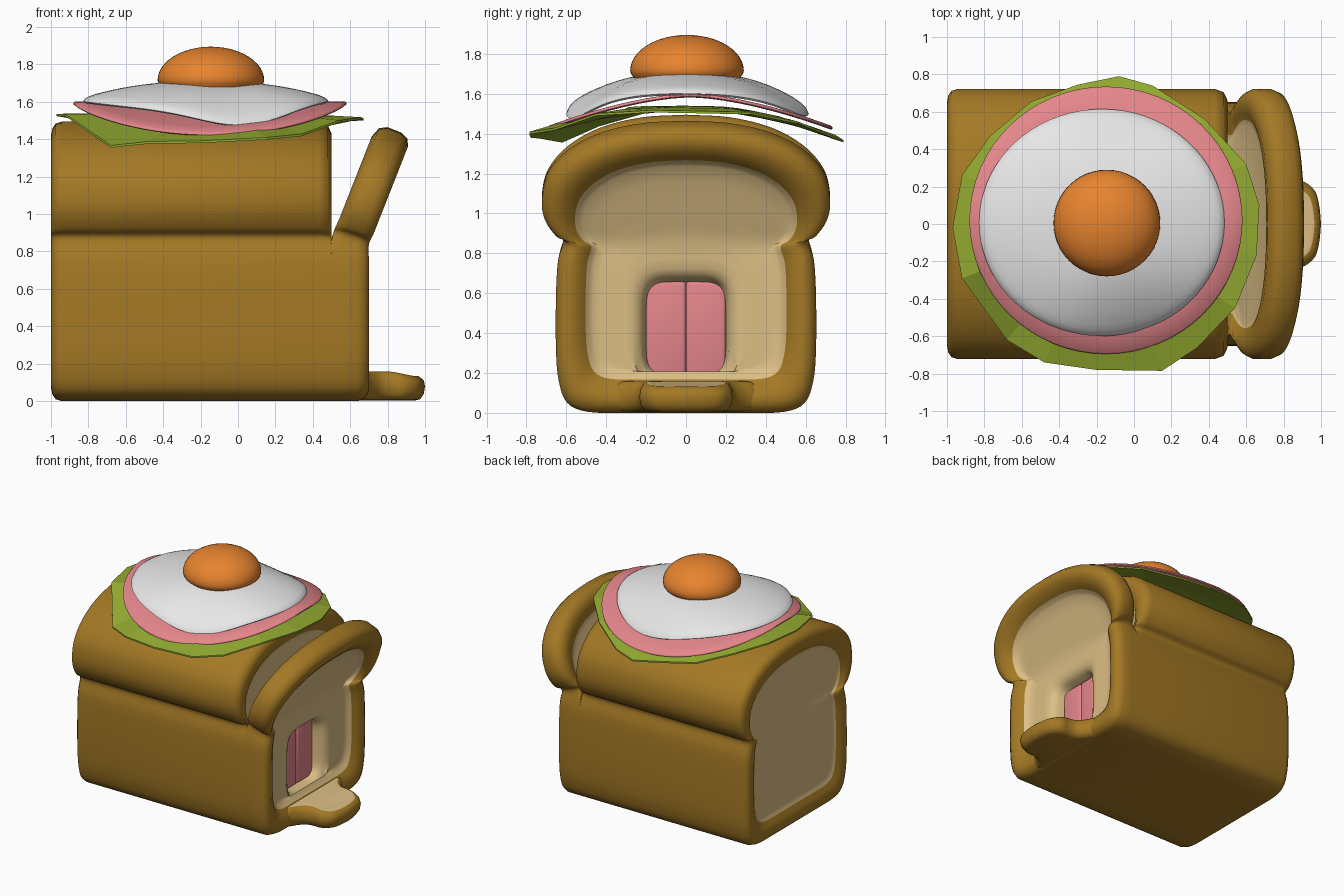
import bpy, bmesh, math
from mathutils import Vector

if "Cube" in bpy.data.objects:
    bpy.data.objects.remove(bpy.data.objects["Cube"])


def material(name, rgb):
    m = bpy.data.materials.new(name)
    m.diffuse_color = (*rgb, 1)
    m.use_nodes = True
    m.node_tree.nodes["Principled BSDF"].inputs["Base Color"].default_value = m.diffuse_color
    return m


CRUST = material("crust brown", (0.37, 0.19, 0.018))
CREAM = material("bread cream", (0.72, 0.52, 0.235))
PINK = material("ham pink", (0.78, 0.24, 0.26))
GREEN = material("lettuce green", (0.29, 0.40, 0.03))
WHITE = material("egg white", (0.80, 0.80, 0.80))
ORANGE = material("yolk orange", (0.80, 0.23, 0.028))


def step(a, b, v):
    t = min(1, max(0, (v - a) / (b - a)))
    return t * t * (3 - 2 * t)


def spline(pts, n=4):
    """Catmull-Rom through an open list of 2D points."""
    p = [Vector(q) for q in pts]
    p = [2 * p[0] - p[1]] + p + [2 * p[-1] - p[-2]]
    out = []
    for a, b, c, d in zip(p, p[1:], p[2:], p[3:]):
        for j in range(n):
            t = j / n
            out.append(0.5 * (2 * b + (c - a) * t + (2 * a - 5 * b + 4 * c - d) * t * t
                              + (3 * b - a - 3 * c + d) * t ** 3))
    return out + [p[-2]]


def finish(bm, name, mats, angle=50):
    bmesh.ops.recalc_face_normals(bm, faces=bm.faces)
    me = bpy.data.meshes.new(name)
    bm.to_mesh(me)
    bm.free()
    for m in mats:
        me.materials.append(m)
    ob = bpy.data.objects.new(name, me)
    bpy.context.collection.objects.link(ob)
    bpy.ops.object.select_all(action='DESELECT')
    ob.select_set(True)
    bpy.context.view_layer.objects.active = ob
    if angle:
        bpy.ops.object.shade_smooth_by_angle(angle=math.radians(angle))
    return ob


def loft(name, rings, mats, strip_mats, angle=50):
    """Skin closed rings; strip_mats has cap, strips..., cap."""
    bm = bmesh.new()
    vs = [[bm.verts.new(c) for c in r] for r in rings]
    n = len(vs[0])
    bm.faces.new(vs[0]).material_index = strip_mats[0]
    for k, (a, b) in enumerate(zip(vs, vs[1:])):
        for i in range(n):
            j = (i + 1) % n
            bm.faces.new((a[i], a[j], b[j], b[i])).material_index = strip_mats[k + 1]
    bm.faces.new(vs[-1]).material_index = strip_mats[-1]
    return finish(bm, name, mats, angle)


# bread cross-section (y, z), mirrored
half = spline([(0, 0), (0.28, 0), (0.49, 0.005), (0.595, 0.05), (0.638, 0.16), (0.652, 0.32),
               (0.652, 0.58), (0.642, 0.76), (0.615, 0.875), (0.665, 0.92), (0.71, 1.0),
               (0.722, 1.10), (0.69, 1.225), (0.59, 1.34), (0.43, 1.43), (0.22, 1.482), (0, 1.495)])
OUT = [tuple(p) for p in half] + [(-p[0], p[1]) for p in half[-2:0:-1]]
ZC = 0.73


def ring(x, inset, soft=False, low=None):
    r = []
    for y, z in OUT:
        k = 1 - inset * (step(0.82, 0.95, z) if soft else 1) / 0.7
        zz = ZC + (z - ZC) * k
        r.append((x if low is None else low + (x - low) * step(0.75, 0.88, zz), y * k, zz))
    return r


# loaf body
body = [ring(-0.955, 0.19), ring(-0.958, 0.165), ring(-0.968, 0.145), ring(-0.988, 0.11), ring(-1.0, 0.07),
        ring(-0.993, 0.035), ring(-0.975, 0.01), ring(-0.94, 0), ring(0.43, 0),
        ring(0.48, 0.018, True), ring(0.5, 0.06, True),
        ring(0.485, 0.12, low=0.40), ring(0.465, 0.15, low=0.40), ring(0.46, 0.18, low=0.40),
        ring(0.46, 0.35, low=0.40), ring(0.46, 0.6, low=0.40)]
loft("loaf_body", body, [CRUST, CREAM], [1, 1, 1] + [0] * 10 + [1] * 4)

# front slice, lower half upright and upper half leaning out
DZ = 0.423


def door_ring(x, t, size=1.0):
    base = ring(x, 0.2)
    r = []
    for _, y, z in base:
        a = math.atan2(z - DZ, y)
        c, s = abs(math.cos(a)), abs(math.sin(a))
        rad = size / ((c / 0.205) ** 4.5 + (s / 0.24) ** 4.5) ** (1 / 4.5)
        r.append((x, y + (rad * math.cos(a) - y) * t, z + (DZ + rad * math.sin(a) - z) * t))
    return r


def bend(p):
    x, y, z = p
    a = math.radians(21.5) * step(0.76, 0.95, z)
    c, s = math.cos(a), math.sin(a)
    return (0.6 + (x - 0.6) * c + (z - 0.85) * s, y, 0.85 - (x - 0.6) * s + (z - 0.85) * c)


piece = [ring(0.54, i, low=0.44) for i in (0.6, 0.35, 0.19)]
piece += [ring(0.535, 0.16, low=0.44), ring(0.515, 0.125, low=0.44),
          ring(0.5, 0.07, True), ring(0.52, 0.02, True), ring(0.56, 0),
          ring(0.64, 0), ring(0.68, 0.015), ring(0.70, 0.05), ring(0.70, 0.085),
          ring(0.683, 0.125), ring(0.655, 0.16), ring(0.635, 0.18), ring(0.625, 0.2)]
piece += [door_ring(0.62, t, 1.25) for t in (0.15, 0.3, 0.45, 0.6, 0.75, 0.9)]
piece += [door_ring(0.612, 1, 1.25), door_ring(0.598, 1, 1.13), door_ring(0.57, 1, 1.04),
          door_ring(0.50, 1, 0.97)]
loft("front_slice", [[bend(p) for p in r] for r in piece], [CRUST, CREAM, PINK],
     [1] * 4 + [0] * 10 + [1] * (len(piece) - 14) + [2])

# pair of doors
for side, label in ((-1, "left"), (1, "right")):
    bm = bmesh.new()
    bmesh.ops.create_cube(bm, size=1)
    for v in bm.verts:
        v.co = (0.495 + v.co.x * 0.06, side * 0.1 + v.co.y * 0.2, DZ + v.co.z * 0.47)
    bmesh.ops.bevel(bm, geom=bm.edges[:], offset=0.018, segments=3, affect='EDGES', profile=0.5)
    finish(bm, label + "_door", [PINK])

# doorstep flaring out of the crust rim
X0 = 0.57
side = spline([(X0, 0.40), (0.64, 0.395), (0.685, 0.36), (0.72, 0.30), (0.77, 0.25), (0.83, 0.234),
               (0.90, 0.23), (0.965, 0.18), (0.99, 0.10), (1.0, 0)])
plan = [tuple(p) for p in side] + [(p[0], -p[1]) for p in side[-2::-1]]
step_rings = [[(X0 + (x - X0) * k, y * (2 * k - 1),
                z - 0.025 * step(0.82, 1.0, x) * step(0.1, 0.15, z)) for x, y in plan]
              for z, k in ((0.004, 0.88), (0.01, 0.94), (0.04, 0.985), (0.08, 1.0), (0.12, 0.985),
                           (0.147, 0.955), (0.158, 0.92), (0.159, 0.88))]
loft("doorstep", step_rings, [CRUST, CREAM], [0] * 7 + [1, 1])


# polar sheets: rings of (r fraction, z offset) closed top and bottom
def sheet(name, mat, n, profile, shape, angle=50):
    bm = bmesh.new()
    vs = [[bm.verts.new(shape(r, 2 * math.pi * i / n, i, dz)) for i in range(n)] for r, dz in profile]
    for a, b in zip(vs, vs[1:]):
        for i in range(n):
            j = (i + 1) % n
            bm.faces.new((a[i], a[j], b[j], b[i]))
    for r, (_, dz) in ((vs[0], profile[0]), (vs[-1], profile[-1])):
        c = bm.verts.new(shape(0, 0, 0, dz))
        for i in range(n):
            bm.faces.new((r[i], r[(i + 1) % n], c))
    return finish(bm, name, [mat], angle)


# lettuce leaf, faceted: edge points (x, y, lift)
LEAF = [(0.67, 0.1, -0.02), (0.60, 0.32, 0), (0.38, 0.56, 0.01), (0.1, 0.74, 0), (-0.08, 0.79, 0.0),
        (-0.3, 0.745, 0.01), (-0.55, 0.655, 0), (-0.77, 0.47, 0.01), (-0.92, 0.26, 0.01), (-0.97, -0.02, 0),
        (-0.92, -0.29, 0.02), (-0.68, -0.62, -0.065), (-0.48, -0.74, 0.0), (-0.2, -0.78, 0.02),
        (0.15, -0.785, 0.04), (0.34, -0.66, 0.01), (0.54, -0.45, 0.02), (0.655, -0.17, -0.01)]


def lettuce(r, a, i, dz):
    x, y, lift = LEAF[i]
    y *= r
    return (-0.15 + (x + 0.15) * r, y, 1.53 - 0.27 * y * y + lift * r * r + dz)


sheet("lettuce", GREEN, len(LEAF), [(0.35, 0.01), (0.7, 0.01), (1, 0.006), (1, -0.006), (0.7, -0.01), (0.35, -0.01)],
      lettuce, 0)


# ham slice draped over the loaf
def ham(r, a, i, dz):
    y = 0.715 * r * math.sin(a)
    return (-0.15 + 0.73 * r * math.cos(a), 0.02 + y, 1.592 - 0.165 * abs(y / 0.715) ** 1.6 + dz)


sheet("ham", PINK, 64, [(k / 8, 0.01) for k in range(1, 8)] + [(0.99, 0.01), (1, 0.004), (1, -0.004), (0.99, -0.01)]
      + [(k / 8, -0.01) for k in range(7, 0, -1)], ham)


# fried egg
def egg(r, a, i, dz):
    def bump(deg, w):
        d = math.remainder(a - math.radians(deg), 2 * math.pi)
        return math.exp(-(d / w) ** 2)
    drop = 0.088 + 0.045 * math.sin(a) ** 2 + 0.085 * bump(-72, 0.5) + 0.07 * bump(75, 0.6)
    return (-0.172 + 0.656 * r * math.cos(a), 0.008 + 0.607 * r * math.sin(a),
            1.71 - drop * r ** 2.4 + dz)


sheet("egg_white", WHITE, 72, [(k / 10, 0) for k in range(1, 10)]
      + [(0.95, -0.002), (0.985, -0.008), (1, -0.02), (0.985, -0.032), (0.95, -0.036)]
      + [(k / 10, -0.036) for k in range(9, 0, -1)], egg)


# yolk dome
def yolk(r, a, i, dz):
    return (-0.145 + 0.285 * r * math.cos(a), 0.005 + 0.285 * r * math.sin(a), 1.70 + dz)


dome = [(math.sin(t * math.pi / 24), 0.015 + 0.18 * math.cos(t * math.pi / 24)) for t in range(1, 13)]
sheet("yolk", ORANGE, 48, [(0.02, 0.195)] + dome + [(0.985, 0.0), (0.94, -0.02)], yolk)
